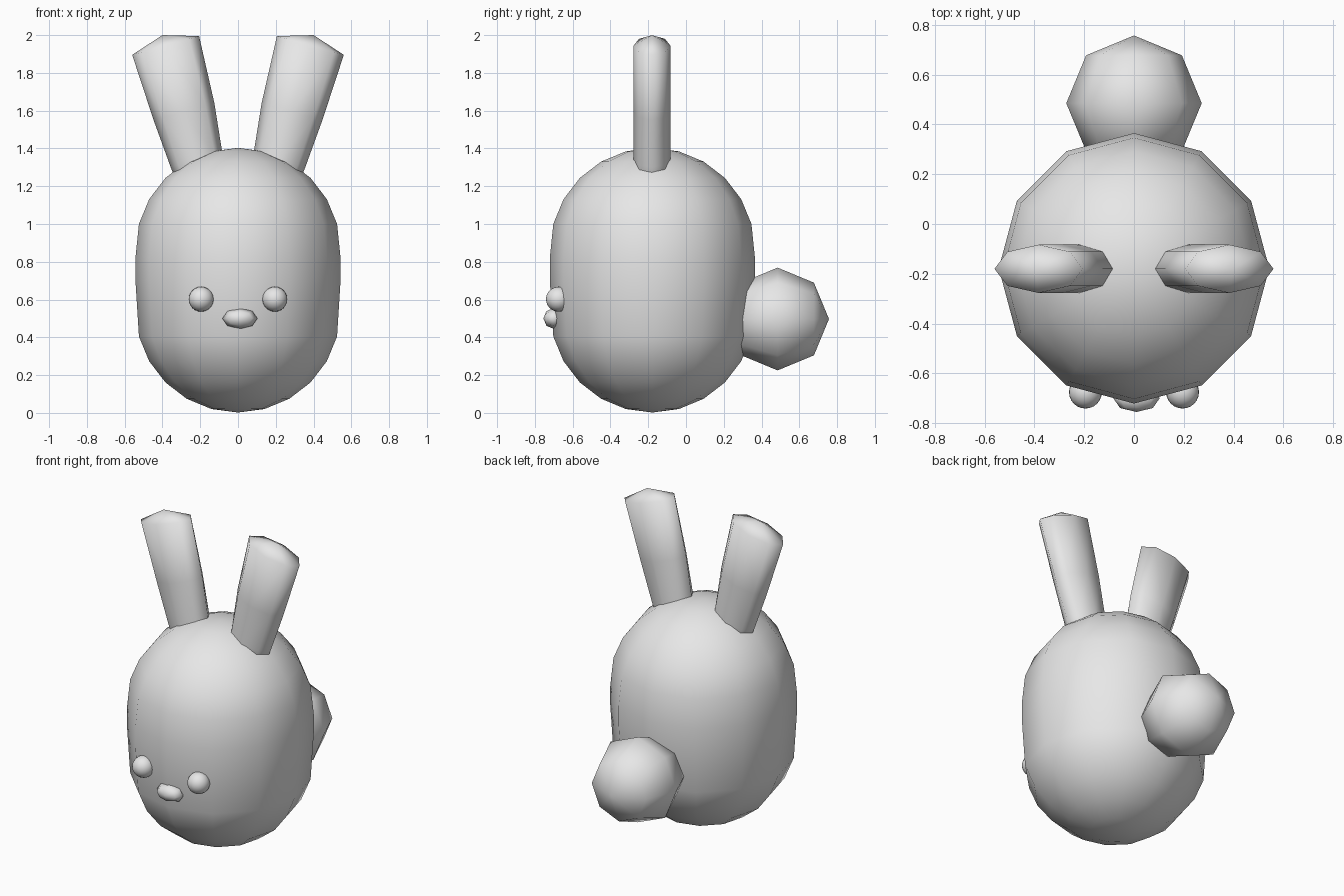
import bpy, bmesh, math
from mathutils import Vector

if "Cube" in bpy.data.objects:
    bpy.data.objects.remove(bpy.data.objects["Cube"])

grey = bpy.data.materials.new("plain grey")
grey.diffuse_color = (0.8, 0.8, 0.8, 1)
grey.use_nodes = True
grey.node_tree.nodes["Principled BSDF"].inputs["Base Color"].default_value = grey.diffuse_color


def finish(name, bm):
    """Turn a bmesh into a smooth-shaded grey object."""
    bmesh.ops.recalc_face_normals(bm, faces=bm.faces)
    for f in bm.faces:
        f.smooth = True
    mesh = bpy.data.meshes.new(name)
    bm.to_mesh(mesh)
    bm.free()
    mesh.materials.append(grey)
    obj = bpy.data.objects.new(name, mesh)
    bpy.context.collection.objects.link(obj)
    return obj


def loft(name, start, rings, end):
    """Skin a list of point rings, closed at both ends by a pole."""
    bm = bmesh.new()
    loops = [[bm.verts.new(p) for p in ring] for ring in rings]
    n = len(loops[0])
    first, last = bm.verts.new(start), bm.verts.new(end)
    for i in range(n):
        j = (i + 1) % n
        bm.faces.new((first, loops[0][j], loops[0][i]))
        bm.faces.new((last, loops[-1][i], loops[-1][j]))
        for a, b in zip(loops, loops[1:]):
            bm.faces.new((a[i], a[j], b[j], b[i]))
    return finish(name, bm)


def ball(name, centre, radii, segments, rings):
    """Scaled sphere whose poles lie along y."""
    cx, cy, cz = centre
    rx, ry, rz = radii
    loops = []
    for k in range(1, rings):
        t = math.pi * k / rings
        loops.append([(cx + rx * math.sin(t) * math.cos(a),
                       cy - ry * math.cos(t),
                       cz + rz * math.sin(t) * math.sin(a))
                      for a in (math.tau * i / segments for i in range(segments))])
    return loft(name, (cx, cy - ry, cz), loops, (cx, cy + ry, cz))


# Body: twelve-sided capsule
BODY_Y, R = -0.178, 0.543
profile = [(R * math.sin(math.radians(d)), 0.545 - R * math.cos(math.radians(d)))
           for d in range(15, 90, 15)]
profile += [(R, 0.70), (R, 0.82)]
profile += [(R * math.sin(math.radians(d)), 0.86 + R * math.cos(math.radians(d)))
            for d in range(75, 0, -15)]
body_rings = [[(r * math.sin(math.tau * i / 12), BODY_Y + r * math.cos(math.tau * i / 12), z)
               for i in range(12)] for r, z in profile]
loft("body", (0, BODY_Y, 0.002), body_rings, (0, BODY_Y, 1.403))

# Tail, nose
ball("tail", (0, 0.485, 0.497), (0.272, 0.272, 0.272), 8, 4)
ball("nose", (0.01, -0.70, 0.50), (0.093, 0.055, 0.055), 8, 4)

# Ears and eyes, one per side
across = Vector((0.963, 0, -0.27))
sections = [(0.17, 1.13, 0.11), (0.22, 1.34, 0.142), (0.286, 1.595, 0.167), (0.383, 1.945, 0.184)]
for side, label in ((-1, "left"), (1, "right")):
    rings = []
    for x, z, half in sections:
        ring = []
        for i in range(8):
            a = math.tau * i / 8
            p = Vector((x, -0.18, z)) + across * half * math.cos(a)
            p.y += 0.097 * math.sin(a)
            ring.append((p.x * side, p.y, p.z))
        rings.append(ring)
    loft(label + "_ear", (0.155 * side, -0.18, 1.08), rings, (0.40 * side, -0.18, 2.0))
    ball(label + "_eye", (0.195 * side, -0.675, 0.602), (0.066, 0.066, 0.066), 24, 12)
